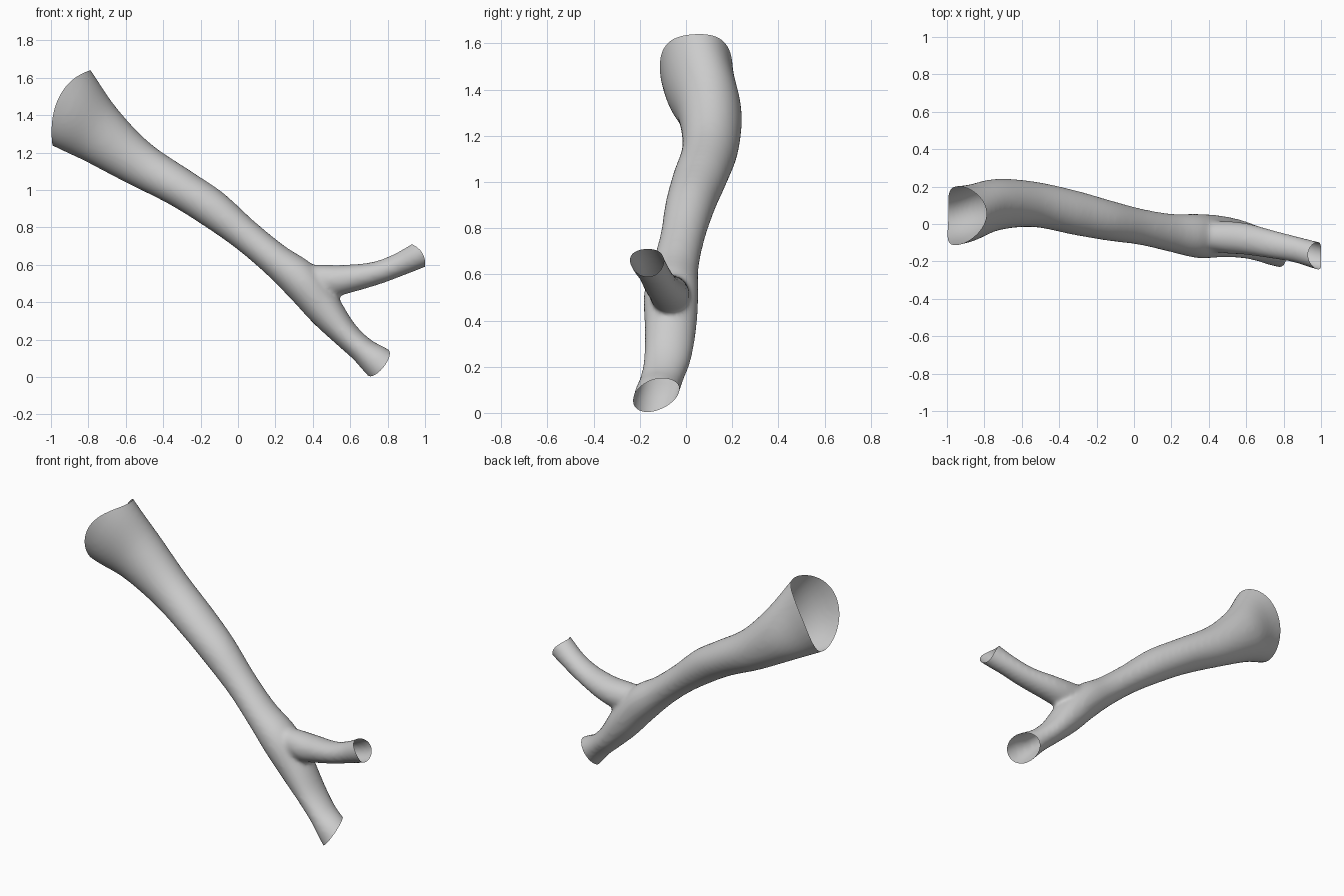
import bpy, bmesh, math
from mathutils import Vector

if "Cube" in bpy.data.objects:
    bpy.data.objects.remove(bpy.data.objects["Cube"])

SIDES, STEPS = 32, 6

# Stations: upper x, upper z, lower x, lower z, centre y, half depth in y
TRUNK = [
    (-0.95, 1.87, -1.17, 1.33, 0.03, 0.165),
    (-0.79, 1.645, -0.99, 1.235, 0.055, 0.153),
    (-0.65, 1.44, -0.82, 1.155, 0.103, 0.138),
    (-0.47, 1.25, -0.60, 1.04, 0.105, 0.122),
    (-0.25, 1.10, -0.38, 0.93, 0.06, 0.119),
    (-0.08, 0.985, -0.20, 0.82, 0.02, 0.109),
    (0.09, 0.83, -0.02, 0.695, -0.015, 0.097),
    (0.25, 0.70, 0.14, 0.56, -0.047, 0.102),
    (0.40, 0.60, 0.28, 0.42, -0.064, 0.118),
    (0.52, 0.45, 0.40, 0.29, -0.067, 0.112),
    (0.62, 0.29, 0.52, 0.18, -0.08, 0.102),
    (0.71, 0.20, 0.615, 0.095, -0.105, 0.094),
    (0.80, 0.15, 0.70, 0.0, -0.13, 0.095),
    (0.93, 0.06, 0.81, -0.11, -0.15, 0.095),
]
BRANCH = [
    (0.30, 0.60, 0.36, 0.45, -0.06, 0.07),
    (0.45, 0.60, 0.50, 0.43, -0.07, 0.085),
    (0.58, 0.60, 0.62, 0.455, -0.08, 0.085),
    (0.72, 0.615, 0.77, 0.50, -0.11, 0.076),
    (0.83, 0.655, 0.89, 0.545, -0.135, 0.071),
    (0.93, 0.712, 1.0, 0.588, -0.165, 0.074),
    (1.04, 0.78, 1.12, 0.645, -0.19, 0.075),
]


def smooth_stations(pts):
    """Catmull-Rom interpolation of the station values."""
    out = []
    for i in range(len(pts) - 1):
        quad = (pts[max(i - 1, 0)], pts[i], pts[i + 1], pts[min(i + 2, len(pts) - 1)])
        for s in range(STEPS):
            t = s / STEPS
            out.append([0.5 * (2 * b + (c - a) * t + (2 * a - 5 * b + 4 * c - d) * t * t
                               + (3 * b - a - 3 * c + d) * t ** 3)
                        for a, b, c, d in zip(*quad)])
    return out + [list(pts[-1])]


def loft(bm, stations):
    rings = []
    for ux, uz, lx, lz, y, b in smooth_stations(stations):
        mid = Vector(((ux + lx) / 2, y, (uz + lz) / 2))
        up = Vector(((ux - lx) / 2, 0, (uz - lz) / 2))
        rings.append([bm.verts.new(mid + up * math.cos(a) + Vector((0, b * math.sin(a), 0)))
                      for a in (2 * math.pi * k / SIDES for k in range(SIDES))])
    for r0, r1 in zip(rings, rings[1:]):
        for k in range(SIDES):
            j = (k + 1) % SIDES
            bm.faces.new((r0[k], r0[j], r1[j], r1[k]))
    bm.faces.new(rings[0])
    bm.faces.new(rings[-1])


def open_end(bm, point, normal, curve=0.0):
    """Cut off an end; curve bows the rim outward at its front and back."""
    p, n = Vector(point), Vector(normal).normalized()
    for v in bm.verts:
        v.co -= n * curve * (v.co.y - p.y) ** 2
    bmesh.ops.bisect_plane(bm, geom=bm.verts[:] + bm.edges[:] + bm.faces[:],
                           plane_co=p, plane_no=n, clear_outer=True)
    for v in bm.verts:
        v.co += n * curve * (v.co.y - p.y) ** 2


# Closed trunk and side branch
bm = bmesh.new()
loft(bm, TRUNK)
loft(bm, BRANCH)
bmesh.ops.recalc_face_normals(bm, faces=bm.faces[:])
mesh = bpy.data.meshes.new("forked_tube")
bm.to_mesh(mesh)
bm.free()
tube = bpy.data.objects.new("forked_tube", mesh)
bpy.context.collection.objects.link(tube)
bpy.context.view_layer.objects.active = tube
tube.select_set(True)

# Fuse the two and soften the fork
fuse = tube.modifiers.new("fuse", 'REMESH')
fuse.mode = 'VOXEL'
fuse.voxel_size = 0.012
soften = tube.modifiers.new("soften", 'SMOOTH')
soften.factor = 0.5
soften.iterations = 12
for name in ("fuse", "soften"):
    bpy.ops.object.modifier_apply(modifier=name)

# Three open ends
bm = bmesh.new()
bm.from_mesh(tube.data)
open_end(bm, (-0.89, 0.055, 1.44), (-0.89, 0, 0.45), 3.0)
open_end(bm, (0.965, -0.165, 0.65), (0.86, 0, 0.5), 4.0)
open_end(bm, (0.755, -0.125, 0.09), (0.73, 0.37, -0.58))
bm.to_mesh(tube.data)
bm.free()
bpy.ops.object.shade_smooth()
